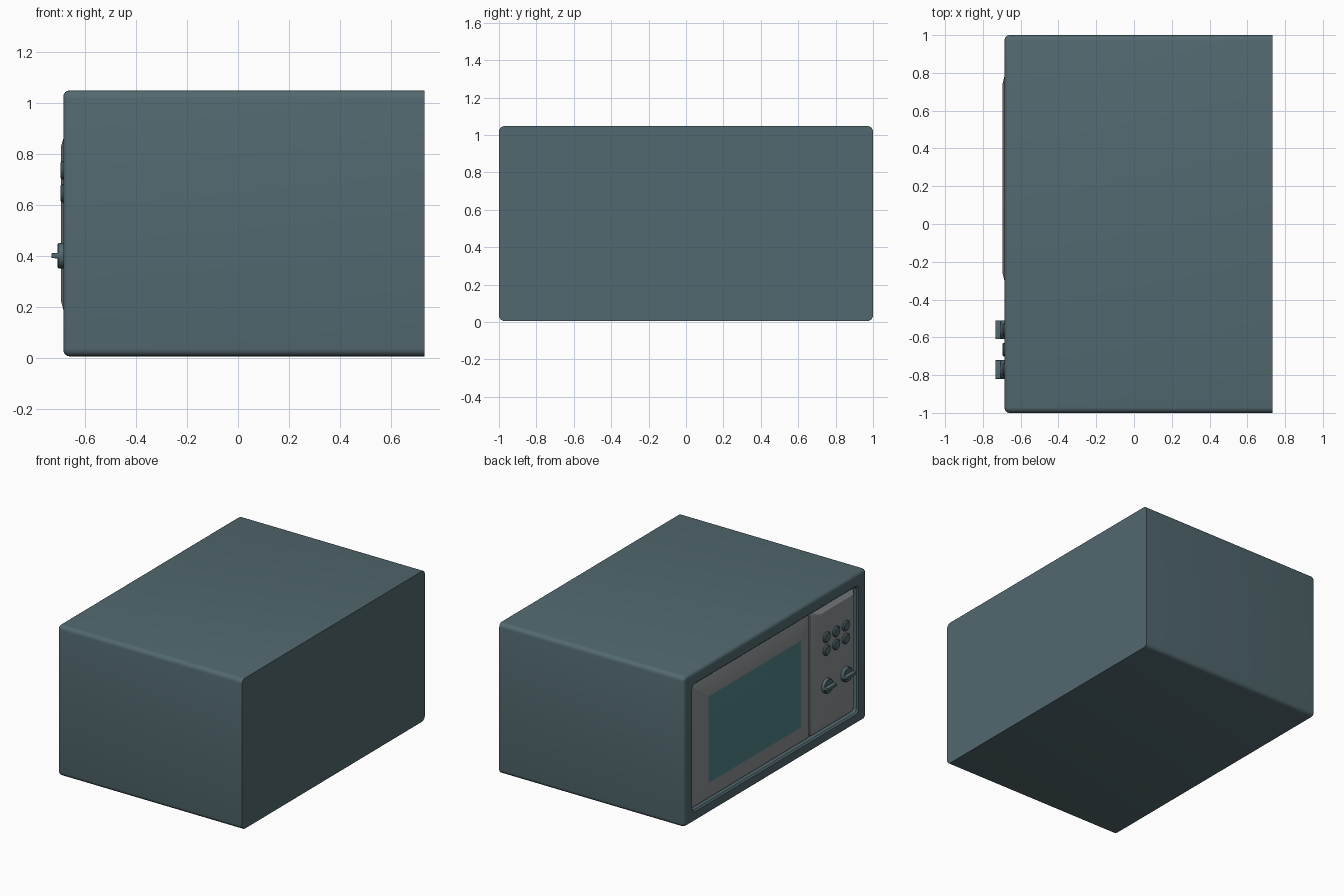
import bpy, bmesh, math

if "Cube" in bpy.data.objects:
    bpy.data.objects.remove(bpy.data.objects["Cube"])

def material(name, rgb):
    m = bpy.data.materials.new(name)
    m.diffuse_color = (*rgb, 1)
    m.use_nodes = True
    m.node_tree.nodes["Principled BSDF"].inputs["Base Color"].default_value = m.diffuse_color
    return m

SLATE = material("slate casing", (0.085, 0.14, 0.16))
GREY = material("grey door", (0.26, 0.28, 0.29))
GLASS = material("teal window", (0.085, 0.23, 0.25))

def ring(bm, x, y0, y1, z0, z1, r, n=5):
    """Rounded rectangle in the yz plane."""
    pts = []
    for cy, cz, a0 in ((y1 - r, z1 - r, 0), (y0 + r, z1 - r, 90),
                       (y0 + r, z0 + r, 180), (y1 - r, z0 + r, 270)):
        for i in range(n):
            a = math.radians(a0 + 90 * i / (n - 1))
            pts.append(bm.verts.new((x, cy + r * math.cos(a), cz + r * math.sin(a))))
    return pts

def loft(name, rings, mats, front_mat=0):
    """Skin rings from back to front and cap both ends."""
    bm = bmesh.new()
    loops = [ring(bm, *r) for r in rings]
    for a, b in zip(loops, loops[1:]):
        for i in range(len(a)):
            j = (i + 1) % len(a)
            bm.faces.new((a[i], a[j], b[j], b[i]))
    bm.faces.new(loops[0])
    bm.faces.new(loops[-1]).material_index = front_mat
    bmesh.ops.recalc_face_normals(bm, faces=bm.faces)
    return finish(name, bm, mats)

def finish(name, bm, mats):
    me = bpy.data.meshes.new(name)
    bm.to_mesh(me)
    bm.free()
    ob = bpy.data.objects.new(name, me)
    bpy.context.collection.objects.link(ob)
    for m in mats:
        me.materials.append(m)
    bpy.ops.object.select_all(action='DESELECT')
    ob.select_set(True)
    bpy.context.view_layer.objects.active = ob
    bpy.ops.object.shade_smooth_by_angle(angle=math.radians(25))
    return ob

# casing: sharp back, rounded front rim, shallow front recess
Y, Z0, Z1, R = 1.0, 0.005, 1.048, 0.03
rings = [(0.732, -Y, Y, Z0, Z1, R)]
for i in range(5):
    a = math.radians(90 * i / 4)
    d = 0.025 * (1 - math.cos(a))
    rings.append((-0.66 - 0.025 * math.sin(a), -Y + d, Y - d, Z0 + d, Z1 - d, R - d))
rings += [(-0.685, -0.91, 0.91, 0.075, 0.965, 0.03),
          (-0.675, -0.90, 0.90, 0.085, 0.955, 0.025),
          (-0.645, -0.90, 0.90, 0.085, 0.955, 0.025)]
loft("casing", rings, [SLATE])

# door: sloped frame rising to the flat window
loft("door", [(-0.64, -0.405, 0.89, 0.095, 0.945, 0.006),
              (-0.660, -0.405, 0.89, 0.095, 0.945, 0.006),
              (-0.695, -0.265, 0.745, 0.225, 0.825, 0.002)], [GREY, GLASS], 1)

# control panel: same sloped edges, flat face
loft("control_panel", [(-0.64, -0.89, -0.415, 0.095, 0.945, 0.02),
                       (-0.660, -0.89, -0.415, 0.095, 0.945, 0.02),
                       (-0.682, -0.865, -0.49, 0.145, 0.915, 0.015)], [GREY])

def disc(name, y, z, profile, n=24):
    """Turned part facing -x; profile is (x, radius) back to front."""
    bm = bmesh.new()
    loops = [[bm.verts.new((x, y + r * math.cos(2 * math.pi * i / n),
                            z + r * math.sin(2 * math.pi * i / n))) for i in range(n)]
             for x, r in profile]
    for a, b in zip(loops, loops[1:]):
        for i in range(n):
            bm.faces.new((a[i], a[i - 1], b[i - 1], b[i]))
    bm.faces.new(loops[0])
    bm.faces.new(loops[-1])
    bmesh.ops.recalc_face_normals(bm, faces=bm.faces)
    return finish(name, bm, [SLATE])

# push buttons in a 3 by 2 grid
for row, z in enumerate((0.735, 0.645)):
    for col, y in enumerate((-0.56, -0.665, -0.77)):
        disc(f"button_{row}_{col}", y, z,
             [(-0.67, 0.036), (-0.69, 0.036), (-0.696, 0.030)])

# two rotary knobs with horizontal grips
for i, y in enumerate((-0.56, -0.77)):
    disc(f"knob_{i}", y, 0.4, [(-0.67, 0.05), (-0.703, 0.05), (-0.707, 0.046)])
    loft(f"knob_grip_{i}", [(-0.70, y - 0.05, y + 0.05, 0.388, 0.412, 0.004),
                            (-0.732, y - 0.05, y + 0.05, 0.391, 0.409, 0.004)], [SLATE])
